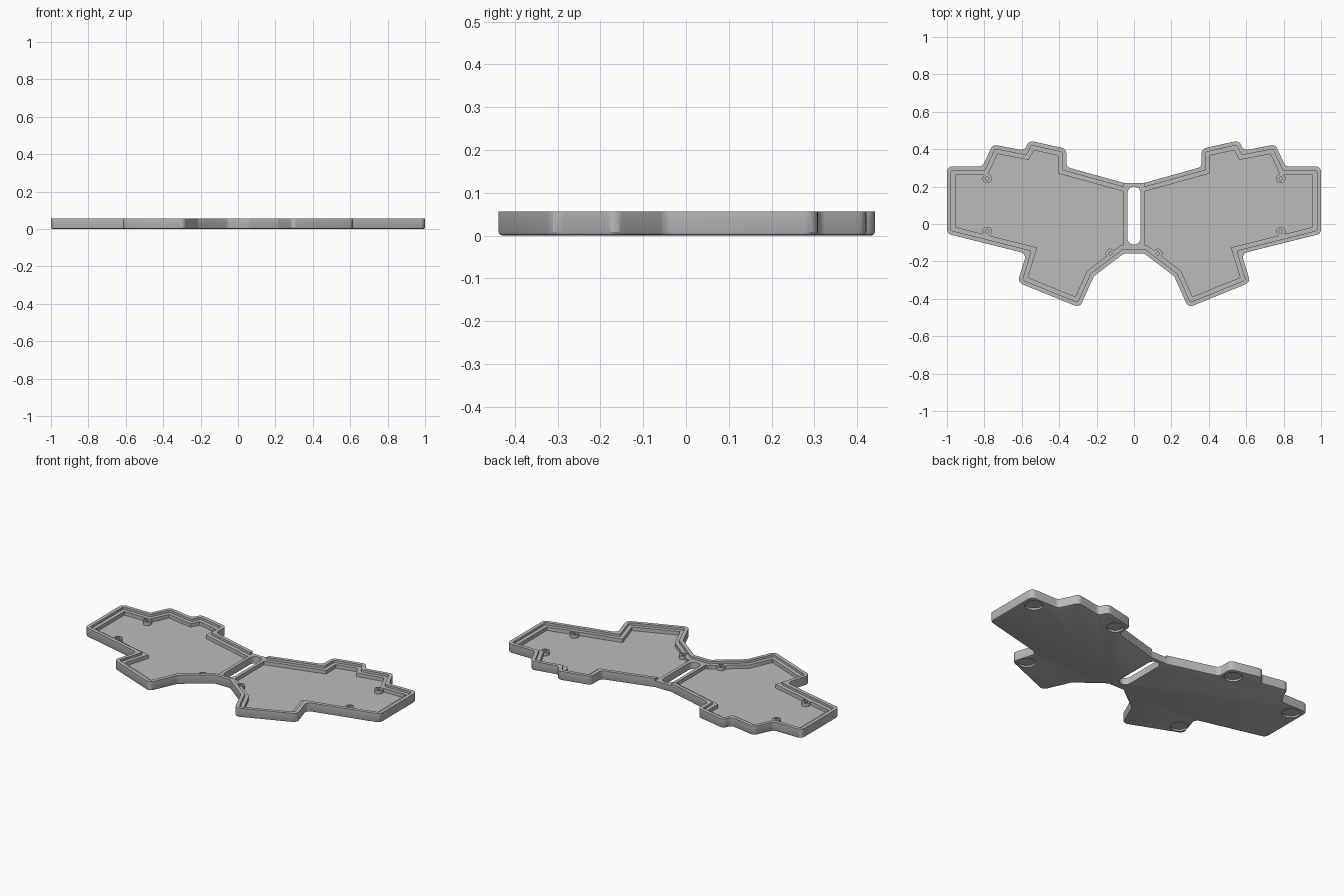
import bpy, bmesh, math
from mathutils import Vector

if "Cube" in bpy.data.objects:
    bpy.data.objects.remove(bpy.data.objects["Cube"], do_unlink=True)

HEIGHT, LEDGE, FLOOR = 0.056, 0.042, 0.02
LIP, WALL = 0.022, 0.045

mat = bpy.data.materials.new("plain grey")
mat.use_nodes = True
mat.diffuse_color = (0.5, 0.5, 0.5, 1)
mat.node_tree.nodes["Principled BSDF"].inputs["Base Color"].default_value = (0.5, 0.5, 0.5, 1)

# Half outline, clockwise from the back of the bridge
half = [(0.055, 0.22), (0.362, 0.305), (0.362, 0.402), (0.56, 0.446), (0.587, 0.393),
        (0.755, 0.425), (0.81, 0.308), (1, 0.308), (1, -0.052), (0.575, -0.158),
        (0.622, -0.312), (0.29, -0.447), (0.215, -0.28), (0.055, -0.158)]
full = half + [(-x, y) for x, y in reversed(half)]


def inset(points, d):
    """Move every side of a clockwise outline inwards by d."""
    pts = [Vector(p) for p in points]
    out = []
    for i, p in enumerate(pts):
        a = (p - pts[i - 1]).normalized()
        b = (pts[(i + 1) % len(pts)] - p).normalized()
        na, nb = Vector((a.y, -a.x)), Vector((b.y, -b.x))
        out.append(p + (na + nb) * d / (1 + na.dot(nb)))
    return out


def rounded(points, radius, steps=6):
    """Replace each corner with a small curve."""
    pts = [Vector(p) for p in points]
    out = []
    for i, p in enumerate(pts):
        a, b = pts[i - 1] - p, pts[(i + 1) % len(pts)] - p
        turn = a.angle(b)
        t = min(radius / math.tan(turn / 2), 0.45 * a.length, 0.45 * b.length)
        r = t * math.tan(turn / 2)
        a.normalize()
        b.normalize()
        centre = p + (a + b).normalized() * r / math.sin(turn / 2)
        start, end = p + a * t - centre, p + b * t - centre
        sweep = start.angle_signed(end)
        for k in range(steps + 1):
            ang = -sweep * k / steps
            c, s = math.cos(ang), math.sin(ang)
            out.append(centre + Vector((start.x * c - start.y * s, start.x * s + start.y * c)))
    return out


def loft(name, rings):
    """Closed solid through rings given as (points, height)."""
    bm = bmesh.new()
    loops = [[bm.verts.new((p[0], p[1], z)) for p in pts] for pts, z in rings]
    n = len(loops[0])
    for low, high in zip(loops, loops[1:]):
        for i in range(n):
            j = (i + 1) % n
            bm.faces.new((low[i], low[j], high[j], high[i]))
    bm.faces.new(loops[0])
    bm.faces.new(loops[-1])
    bmesh.ops.recalc_face_normals(bm, faces=bm.faces)
    mesh = bpy.data.meshes.new(name)
    bm.to_mesh(mesh)
    bm.free()
    mesh.materials.append(mat)
    obj = bpy.data.objects.new(name, mesh)
    bpy.context.collection.objects.link(obj)
    return obj


def prism(name, pts, z0, z1):
    return loft(name, [(pts, z0), (pts, z1)])


def disc(name, x, y, r, z0, z1):
    pts = [(x + r * math.cos(k * math.tau / 32), y + r * math.sin(k * math.tau / 32))
           for k in range(32)]
    return prism(name, pts, z0, z1)


def combine(tool, operation="DIFFERENCE"):
    tool.hide_render = True
    mod = tray.modifiers.new(tool.name, "BOOLEAN")
    mod.object, mod.operation, mod.solver = tool, operation, "EXACT"
    bpy.context.view_layer.objects.active = tray
    bpy.ops.object.modifier_apply(modifier=mod.name)
    bpy.data.objects.remove(tool, do_unlink=True)


# Tray body with softened bottom edge and rounded corners
tray = loft("case_tray", [(rounded(inset(full, d), 0.03), z) for d, z in
                          ((0.008, 0), (0.0025, 0.0025), (0, 0.008), (0, HEIGHT))])

# Ledge inside the raised lip, and the gap in the lip behind the slot
combine(prism("ledge_cutter", rounded(inset(full, LIP), 0.01, 3), LEDGE, 0.1))
gap = [(-0.055, 0.15), (-0.055, 0.3), (0.055, 0.3), (0.055, 0.15)]
combine(prism("lip_gap_cutter", gap, LEDGE, 0.1))

# Deep cavity on each side of the bridge
edge = 0.055 - WALL
pocket = inset([(edge, half[0][1])] + half + [(edge, half[-1][1])], WALL)
for side in (1, -1):
    combine(prism("cavity_cutter", [(p.x * side, p.y) for p in pocket], FLOOR, 0.1))

# Screw bosses with countersunk holes, and round foot recesses underneath
for side in (1, -1):
    for x, y in ((0.785, 0.243), (0.785, -0.04), (0.127, -0.157)):
        combine(disc("screw_boss", x * side, y, 0.025, 0.012, LEDGE - 0.0005), "UNION")
        combine(disc("boss_recess_cutter", x * side, y, 0.018, LEDGE - 0.004, 0.1))
        combine(disc("screw_hole_cutter", x * side, y, 0.009, 0.015, 0.1))
    for x, y in ((0.932, 0.245), (0.427, 0.347), (0.552, -0.268)):
        combine(disc("foot_recess_cutter", x * side, y, 0.05, -0.05, 0.011))

# Long rounded slot through the bridge
r, back, front = 0.035, 0.165, -0.075
arc = [k * math.pi / 12 for k in range(13)]
slot = [(r * math.cos(a), back + r * math.sin(a)) for a in arc]
slot += [(-r * math.cos(a), front - r * math.sin(a)) for a in arc]
combine(prism("slot_cutter", slot, -0.05, 0.1))

# Smooth shading with crisp edges
bpy.ops.object.select_all(action="DESELECT")
tray.select_set(True)
bpy.context.view_layer.objects.active = tray
bpy.ops.object.shade_smooth_by_angle(angle=math.radians(30))
